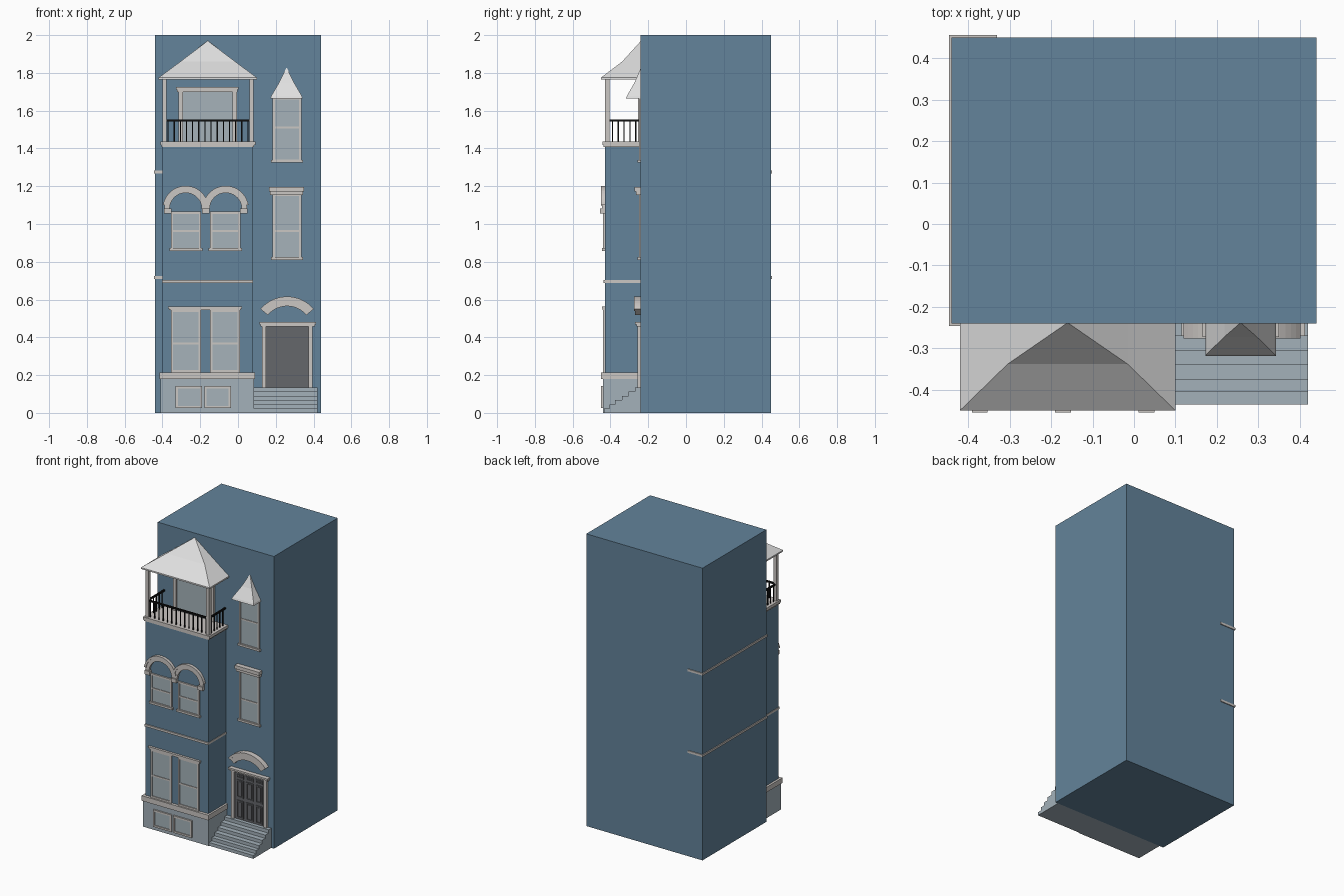
import bpy, bmesh, math

if "Cube" in bpy.data.objects:
    bpy.data.objects.remove(bpy.data.objects["Cube"])


def material(name, r, g, b):
    m = bpy.data.materials.new(name)
    m.diffuse_color = (r, g, b, 1)
    m.use_nodes = True
    m.node_tree.nodes["Principled BSDF"].inputs["Base Color"].default_value = m.diffuse_color
    return m


BLUE = material("blue wall", 0.125, 0.228, 0.325)
STONE = material("pale stone", 0.37, 0.44, 0.49)
GLASS = material("window glass", 0.38, 0.45, 0.49)
TRIM = material("warm grey trim", 0.60, 0.57, 0.55)
ROOF = material("light roof", 0.74, 0.74, 0.74)
DOOR = material("dark grey door", 0.13, 0.135, 0.145)
BLACK = material("black iron", 0.005, 0.005, 0.005)

WALL, BAY = -0.24, -0.43   # front planes of the main block and the bay


def finish(name, bm, mat):
    bmesh.ops.recalc_face_normals(bm, faces=bm.faces)
    me = bpy.data.meshes.new(name)
    bm.to_mesh(me)
    bm.free()
    me.materials.append(mat)
    ob = bpy.data.objects.new(name, me)
    bpy.context.scene.collection.objects.link(ob)
    return ob


def boxes(name, mat, *items):
    """Each item: x0, x1, y0, y1, z0, z1."""
    bm = bmesh.new()
    for x0, x1, y0, y1, z0, z1 in items:
        vs = bmesh.ops.create_cube(bm, size=1)["verts"]
        for v in vs:
            v.co = ((x0 + x1) / 2 + v.co.x * (x1 - x0),
                    (y0 + y1) / 2 + v.co.y * (y1 - y0),
                    (z0 + z1) / 2 + v.co.z * (z1 - z0))
    return finish(name, bm, mat)


def ring(x0, x1, z0, z1, t, y0, y1):
    """Four bars round a rectangle."""
    return [(x0, x0 + t, y0, y1, z0, z1), (x1 - t, x1, y0, y1, z0, z1),
            (x0 + t, x1 - t, y0, y1, z0, z0 + t), (x0 + t, x1 - t, y0, y1, z1 - t, z1)]


def window(name, x0, x1, z0, z1, y, rail=None, sill=True):
    boxes(name + "_glass", GLASS, (x0 + .005, x1 - .005, y - .004, y + .01, z0 + .005, z1 - .005))
    bars = ring(x0, x1, z0, z1, .012, y - .010, y + .01)
    if rail:
        bars.append((x0 + .012, x1 - .012, y - .008, y + .01, rail - .005, rail + .005))
    if sill:
        bars.append((x0 - .008, x1 + .008, y - .016, y + .01, z0 - .004, z0 + .010))
    boxes(name + "_frame", TRIM, *bars)


def header(name, x0, x1, z0, z1, y, d):
    """Lintel with a slightly wider cap."""
    zc = z0 + (z1 - z0) * .45
    boxes(name, TRIM, (x0 + .005, x1 - .005, y - d * .75, y + .01, z0, zc),
          (x0, x1, y - d, y + .01, zc, z1))


def arch(name, cx, cz, r0, r1, half_angle, y0, y1, n=20):
    bm = bmesh.new()
    rows = []
    for i in range(n + 1):
        a = -half_angle + 2 * half_angle * i / n
        s, c = math.sin(a), math.cos(a)
        rows.append([bm.verts.new((cx + r * s, y, cz + r * c))
                     for r, y in ((r0, y0), (r1, y0), (r1, y1), (r0, y1))])
    for p, q in zip(rows, rows[1:]):
        for k in range(4):
            bm.faces.new((p[k], p[(k + 1) % 4], q[(k + 1) % 4], q[k]))
    bm.faces.new(rows[0])
    bm.faces.new(rows[-1])
    return finish(name, bm, TRIM)


def half_roof(name, cx, tiers, apex_z):
    """Half pyramid against the wall; tiers: half width, front y, z."""
    bm = bmesh.new()
    rows = [[bm.verts.new((cx + sx * w, y, z)) for sx, y in ((-1, WALL + .002), (-1, yf), (1, yf), (1, WALL + .002))]
            for w, yf, z in tiers]
    top = bm.verts.new((cx, WALL + .002, apex_z))
    bm.faces.new(rows[0])
    for p, q in zip(rows, rows[1:]):
        for k in range(4):
            bm.faces.new((p[k], p[(k + 1) % 4], q[(k + 1) % 4], q[k]))
    for k in range(4):
        bm.faces.new((rows[-1][k], rows[-1][(k + 1) % 4], top))
    return finish(name, bm, ROOF)


# main masses
boxes("main_block", BLUE, (-.44, .44, WALL, .45, 0, 2))
boxes("front_bay", BLUE, (-.40, .077, BAY, WALL + .01, .18, 1.41))
boxes("bay_base", STONE, (-.41, .085, -.44, WALL + .01, 0, .18))
boxes("base_ledge", TRIM, (-.415, .09, -.45, WALL + .01, .18, .215))

# belt courses on the bay, the left side and the back corner
boxes("bay_belt", TRIM, (-.403, .08, -.438, WALL, .688, .703))
for i, z in enumerate((.71, 1.268)):
    boxes(f"side_belt_{i}", TRIM, (-.446, -.40, WALL - .006, WALL + .01, z, z + .015),
          (-.446, -.43, WALL - .006, .456, z, z + .015),
          (-.446, -.33, .44, .456, z, z + .015))

# front steps
bm = bmesh.new()
fronts = (-.435, -.405, -.375, -.34, -.305, -.27)
prof = [(WALL + .01, 0)]
for i, y in enumerate(fronts):
    prof += [(y, .0225 * i), (y, .0225 * (i + 1))]
prof.append((WALL + .01, .135))
face = bm.faces.new([bm.verts.new((.085, y, z)) for y, z in prof])
ext = bmesh.ops.extrude_face_region(bm, geom=[face])["geom"]
bmesh.ops.translate(bm, vec=(.335, 0, 0), verts=[g for g in ext if isinstance(g, bmesh.types.BMVert)])
finish("front_steps", bm, STONE)

# basement windows
for i, x in enumerate((-.33, -.178)):
    window(f"basement_window_{i}", x, x + .14, .025, .142, -.44, sill=False)

# bay windows on two floors, with arches over the upper pair
for i, x in enumerate((-.355, -.148)):
    window(f"ground_window_{i}", x, x + .158, .215, .546, BAY, .367, sill=False)
    window(f"upper_window_{i}", x, x + .16, .862, 1.065, BAY, .963)
header("ground_window_header", -.37, .022, .544, .562, BAY, .016)
for i, cx in enumerate((-.277, -.065)):
    arch(f"window_arch_{i}", cx, 1.08, .085, .113, math.pi / 2, -.445, BAY + .01)
    arch(f"window_arch_lip_{i}", cx, 1.08, .108, .122, math.radians(80), -.45, BAY + .01)
boxes("arch_imposts", TRIM, *[(x - .019, x + .019, -.455, BAY + .01, 1.055, 1.082)
                              for x in (-.372, -.171, .03)])

# right hand windows
window("middle_window", .183, .335, .814, 1.16, WALL, .962)
header("middle_window_header", .165, .35, 1.153, 1.195, WALL, .033)
window("top_window", .183, .335, 1.33, 1.672, WALL, 1.51)
half_roof("small_roof", .257, ((.085, -.318, 1.665), (.081, -.313, 1.678), (.039, -.272, 1.75)), 1.83)

# entrance door with raised panels, jambs, header and arched hood
boxes("door", DOOR, (.145, .375, WALL - .006, WALL + .01, .13, .462))
panels = []
for x0, x1 in ((.166, .216), (.235, .290), (.309, .359)):
    for z0, z1 in ((.145, .265), (.285, .405), (.417, .442)):
        panels += ring(x0, x1, z0, z1, .008, WALL - .012, WALL)
        panels.append((x0 + .013, x1 - .013, WALL - .010, WALL, z0 + .011, z1 - .011))
boxes("door_panels", DOOR, *[p for p in panels if p[5] > p[4]])
boxes("door_jambs", TRIM, *[(x, x + .022, WALL - .018, WALL + .01, .13, .462) for x in (.127, .373)])
header("door_header", .115, .412, .458, .48, WALL, .03)
arch("door_hood", .26, .432, .133, .176, math.radians(50), WALL - .030, WALL + .01)
arch("door_hood_lip", .26, .432, .168, .184, math.radians(50), WALL - .036, WALL + .01)

# balcony floor, posts and roof
boxes("balcony_floor", TRIM, (-.405, .085, -.436, WALL + .01, 1.408, 1.418),
      (-.41, .092, -.442, WALL + .01, 1.418, 1.437))
boxes("balcony_posts", TRIM, *[(x, x + .022, -.43, -.406, 1.43, 1.775) for x in (-.40, .06)])
half_roof("balcony_roof", -.16, ((.26, -.45, 1.765), (.26, -.45, 1.775), (.145, -.338, 1.86)), 1.97)

# balcony door with side columns
boxes("balcony_door_glass", GLASS, (-.30, -.015, WALL - .004, WALL + .01, 1.435, 1.705))
boxes("balcony_door_columns", TRIM, *[(x, x + .024, WALL - .014, WALL + .01, 1.435, 1.705)
                                      for x in (-.315, -.03)])
header("balcony_door_header", -.327, .002, 1.70, 1.725, WALL, .02)

# iron railing on three sides
rail = [(-.385, .06, -.424, -.414, 1.542, 1.553)]
rail += [(x - .003, x + .003, -.422, -.416, 1.435, 1.545)
         for x in (-.37 + .0325 * i for i in range(14))]
for x in (-.389, .071):
    rail.append((x - .005, x + .005, -.41, WALL, 1.542, 1.553))
    rail += [(x - .003, x + .003, y - .003, y + .003, 1.435, 1.545)
             for y in (-.39 + .031 * i for i in range(5))]
boxes("balcony_railing", BLACK, *rail)
